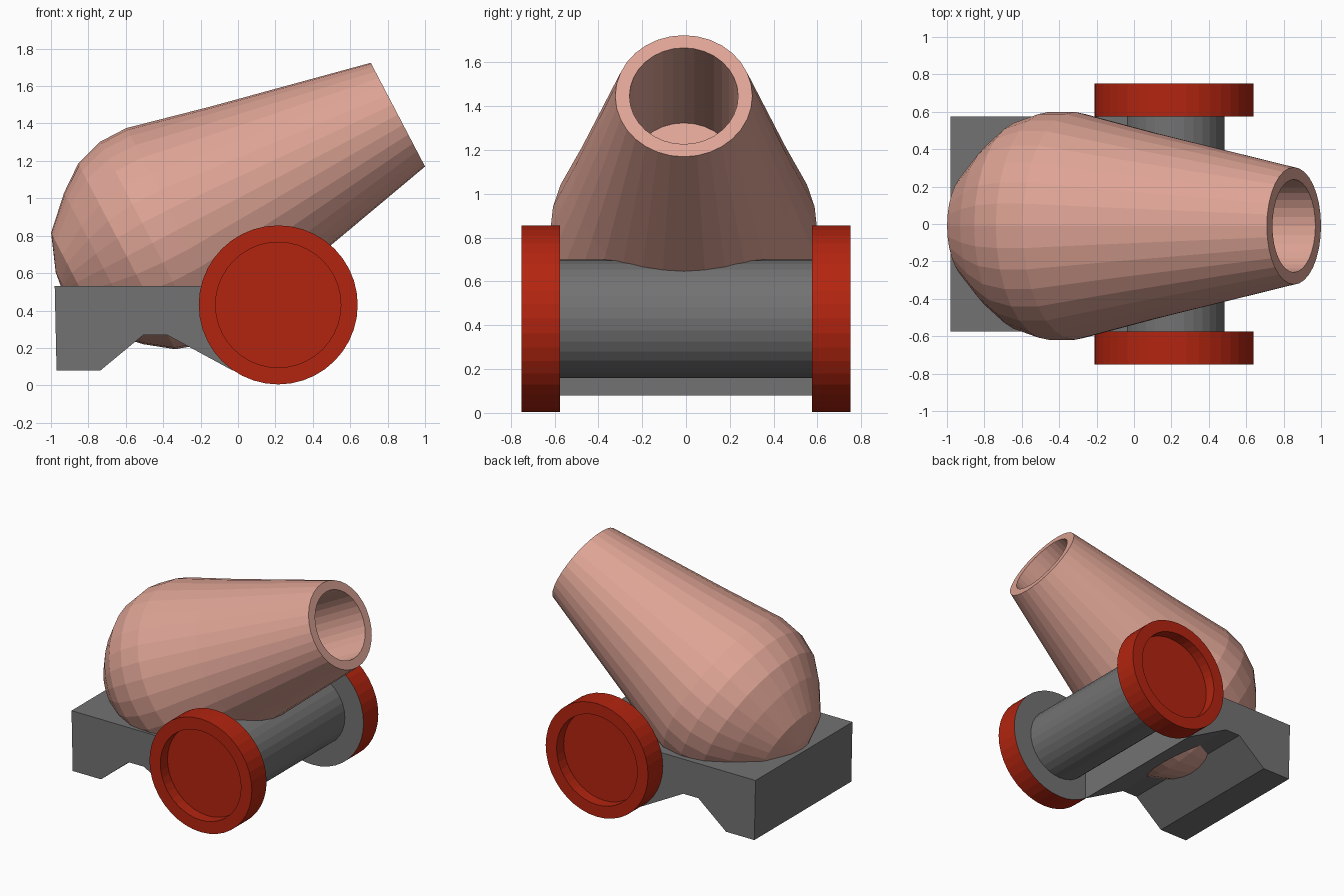
import bpy, bmesh, math
from mathutils import Matrix, Vector

if "Cube" in bpy.data.objects:
    bpy.data.objects.remove(bpy.data.objects["Cube"])


def material(name, color):
    m = bpy.data.materials.new(name)
    m.diffuse_color = (*color, 1)
    m.use_nodes = True
    m.node_tree.nodes["Principled BSDF"].inputs["Base Color"].default_value = m.diffuse_color
    return m


PINK = material("pink clay", (0.73, 0.37, 0.30))
GREY = material("grey", (0.17, 0.17, 0.17))
RED = material("red", (0.45, 0.018, 0.005))


def finish(name, bm, mats, matrix=Matrix()):
    bmesh.ops.remove_doubles(bm, verts=bm.verts, dist=1e-5)
    bmesh.ops.recalc_face_normals(bm, faces=bm.faces)
    bm.transform(matrix)
    mesh = bpy.data.meshes.new(name)
    bm.to_mesh(mesh)
    bm.free()
    for m in mats:
        mesh.materials.append(m)
    ob = bpy.data.objects.new(name, mesh)
    bpy.context.collection.objects.link(ob)
    return ob


def lathe(name, profile, mats, matrix, segments=32):
    """Closed solid of revolution around local z from (radius, height) points;
    the profile starts and ends on the axis."""
    bm = bmesh.new()
    rings = []
    for r, h in profile:
        if r == 0:
            rings.append([bm.verts.new((0, 0, h))] * segments)
        else:
            rings.append([bm.verts.new((r * math.cos(a), r * math.sin(a), h))
                          for a in (2 * math.pi * i / segments for i in range(segments))])
    for (r0, _), (r1, _), a, b in zip(profile, profile[1:], rings, rings[1:]):
        if r0 == 0:
            bm.faces.new(b)
        elif r1 == 0 and a is not None and abs(profile[-1][1] - profile[-2][1]) < 1e-6:
            bm.faces.new(a)
        else:
            for i in range(segments):
                j = (i + 1) % segments
                quad = [a[i], a[j], b[j], b[i]] if r1 else [a[i], a[j], b[i]]
                bm.faces.new(quad)
    loose = [v for v in bm.verts if not v.link_faces]
    bmesh.ops.delete(bm, geom=loose, context='VERTS')
    return finish(name, bm, mats, matrix)


# Barrel: bulbous closed breech, tapered tube, bored muzzle at local z = 0
axis = Vector((0.886, 0, 0.463)).normalized()
tilt = Matrix.Rotation(math.acos(axis.z), 4, 'Y')
barrel_profile = [(0, -0.74), (0.248, -0.74), (0.248, 0), (0.313, 0),
                  (0.503, -0.87), (0.609, -1.32), (0.609, -1.48),
                  (0.56, -1.636), (0.457, -1.775), (0.299, -1.936),
                  (0.1, -2.012), (0, -2.025)]
lathe("barrel", barrel_profile, [PINK],
      Matrix.Translation((0.855, -0.01, 1.447)) @ tilt)

# Carriage base: side profile extruded across y
HALF = 0.575
side = [(-0.98, 0.53), (-0.97, 0.08), (-0.735, 0.08), (-0.505, 0.27),
        (-0.38, 0.27), (-0.03, 0.08), (-0.03, 0.53)]
bm = bmesh.new()
face = bm.faces.new([bm.verts.new((x, -HALF, z)) for x, z in side])
ext = bmesh.ops.extrude_face_region(bm, geom=[face])
bmesh.ops.translate(bm, vec=(0, 2 * HALF, 0),
                    verts=[e for e in ext["geom"] if isinstance(e, bmesh.types.BMVert)])
finish("carriage_base", bm, [GREY])

# Axle between the wheels
hub = Matrix.Translation((0.215, 0, 0.43))
lathe("axle", [(0, -HALF), (0.27, -HALF), (0.27, HALF), (0, HALF)], [GREY],
      hub @ Matrix.Rotation(math.pi / 2, 4, 'X'))

# Wheels: recessed red outside, grey inner face
wheel_profile = [(0, 0), (0.425, 0), (0.425, 0.175), (0.335, 0.175),
                 (0.335, 0.09), (0, 0.09)]
for name, s in (("front_wheel", -1), ("back_wheel", 1)):
    place = (hub @ Matrix.Translation((0, s * HALF, 0))
             @ Matrix.Rotation(-s * math.pi / 2, 4, 'X'))
    wheel = lathe(name, wheel_profile, [RED, GREY], place, 40)
    for p in wheel.data.polygons:
        if p.normal.y * s < -0.9:
            p.material_index = 1
